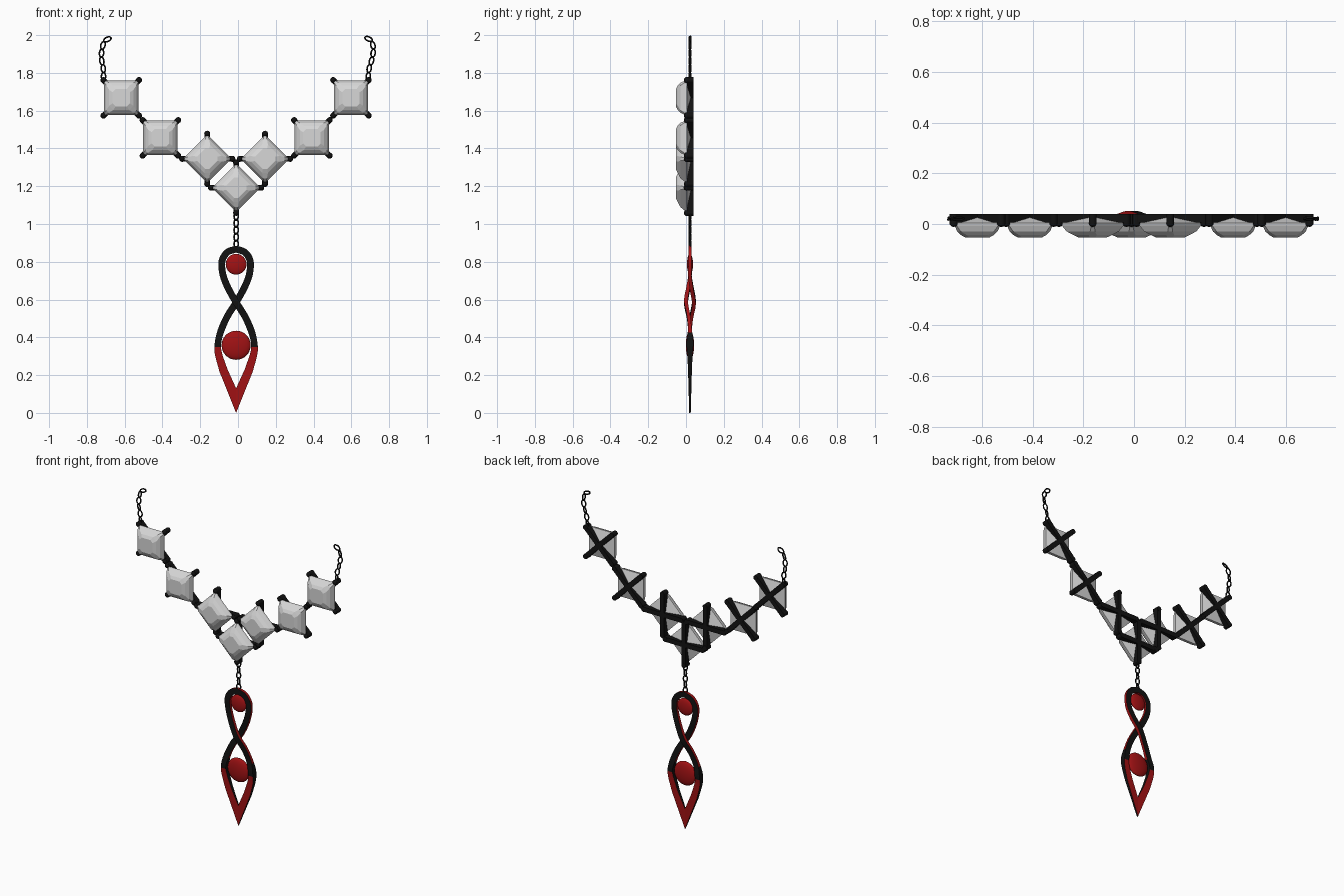
import bpy, bmesh, math
from mathutils import Vector, Matrix

if "Cube" in bpy.data.objects:
    bpy.data.objects.remove(bpy.data.objects["Cube"])

CX, CY = -0.01, 0.021   # symmetry axis and mid depth of the flat parts


def material(name, rgb):
    m = bpy.data.materials.new(name)
    m.diffuse_color = (*rgb, 1)
    m.use_nodes = True
    m.node_tree.nodes["Principled BSDF"].inputs["Base Color"].default_value = m.diffuse_color
    return m


BLACK = material("black_metal", (0.006, 0.006, 0.006))
RED = material("deep_red", (0.36, 0.006, 0.007))
WHITE = material("pale_gem", (0.68, 0.68, 0.68))


def make(name, bm, mats, smooth=None):
    bmesh.ops.recalc_face_normals(bm, faces=bm.faces)
    me = bpy.data.meshes.new(name)
    bm.to_mesh(me)
    bm.free()
    for m in mats:
        me.materials.append(m)
    ob = bpy.data.objects.new(name, me)
    bpy.context.collection.objects.link(ob)
    if smooth:
        bpy.ops.object.select_all(action='DESELECT')
        ob.select_set(True)
        bpy.context.view_layer.objects.active = ob
        bpy.ops.object.shade_smooth_by_angle(angle=math.radians(smooth))
    return ob


def catmull(pts, n):
    """Smooth path through tuples of any length."""
    v = [Vector(p) for p in pts]
    v = [2 * v[0] - v[1]] + v + [2 * v[-1] - v[-2]]
    out = []
    for i in range(1, len(v) - 2):
        a, b, c, d = v[i - 1:i + 3]
        for k in range(n):
            t = k / n
            out.append(0.5 * (2 * b + (c - a) * t + (2 * a - 5 * b + 4 * c - d) * t * t
                              + (3 * b - a - 3 * c + d) * t ** 3))
    return out + [v[-2]]


# ---- faceted square gems, each in a cross-shaped prong setting
def gem(name, x, z, rot):
    place = Matrix.Translation((x, 0, z)) @ Matrix.Rotation(rot, 4, 'Y')
    bm = bmesh.new()
    rings = []
    for h, cut, y in ((0.091, 0.008, 0.004), (0.090, 0.008, -0.006), (0.080, 0.014, -0.029),
                      (0.064, 0.022, -0.044), (0.046, 0.016, -0.054)):
        c = h - cut
        xy = [(c, h), (h, c), (h, -c), (c, -h), (-c, -h), (-h, -c), (-h, c), (-c, h)]
        rings.append([bm.verts.new((a, y, b)) for a, b in xy])
    for r, s in zip(rings, rings[1:]):
        for i in range(8):
            j = (i + 1) % 8
            bm.faces.new((r[i], r[j], s[j], s[i]))
    bm.faces.new(rings[-1])
    apex = bm.verts.new((0, 0.032, 0))
    for i in range(8):
        bm.faces.new((rings[0][i], rings[0][(i + 1) % 8], apex))
    bm.transform(place)
    make(name, bm, [WHITE])

    bm = bmesh.new()
    for a in (45, 135):      # crossed bars behind the gem
        m = Matrix.Translation((0, 0.0225, 0)) @ Matrix.Rotation(math.radians(a), 4, 'Y') \
            @ Matrix.Diagonal((0.265, 0.033, 0.030, 1))
        bmesh.ops.create_cube(bm, size=1, matrix=m)
    for sx in (-1, 1):       # corner posts with rounded tips
        for sz in (-1, 1):
            p = (sx * 0.094, 0.019, sz * 0.094)
            bmesh.ops.create_cone(bm, cap_ends=True, segments=12, radius1=0.016, radius2=0.016,
                                  depth=0.042, matrix=Matrix.Translation(p) @ Matrix.Rotation(math.pi / 2, 4, 'X'))
            bmesh.ops.create_uvsphere(bm, u_segments=12, v_segments=8, radius=0.016,
                                      matrix=Matrix.Translation((p[0], 0.004, p[2])))
    bm.transform(place)
    make(name + "_setting", bm, [BLACK], 40)


for side, s in (("left", -1), ("right", 1)):
    gem(side + "_outer_gem", CX + s * 0.608, 1.668, 0)
    gem(side + "_middle_gem", CX + s * 0.401, 1.456, 0)
    gem(side + "_inner_gem", CX + s * 0.153, 1.345, math.pi / 4)
gem("centre_gem", CX, 1.192, math.pi / 4)


# ---- chains of oval links along a path of (x, z)
def chain(name, path, step=0.040):
    pts = [Vector((p[0], CY, p[1])) for p in catmull(path, 12)]
    total = sum((b - a).length for a, b in zip(pts, pts[1:]))
    n = max(1, round(total / step))
    bm = bmesh.new()
    for k in range(n):
        want = total * (k + 0.5) / n
        for a, b in zip(pts, pts[1:]):
            if want <= (b - a).length:
                break
            want -= (b - a).length
        d = (b - a).normalized()
        c = a + d * want
        side = Vector((d.z, 0, -d.x))
        frame = Matrix((side, Vector((0, 1, 0)), d)).transposed().to_4x4()
        m = Matrix.Translation(c) @ frame @ Matrix.Rotation(math.radians(20 if k % 2 else -20), 4, 'Z')
        grid = []
        for i in range(16):
            t = 2 * math.pi * i / 16
            mid = Vector((0.012 * math.cos(t), 0, 0.021 * math.sin(t)))
            out = Vector((math.cos(t), 0, math.sin(t)))
            grid.append([bm.verts.new(m @ (mid + 0.0045 * (out * math.cos(u) + Vector((0, math.sin(u), 0)))))
                         for u in [math.pi * j / 3 for j in range(6)]])
        for i in range(16):
            r, q = grid[i], grid[(i + 1) % 16]
            for j in range(6):
                bm.faces.new((r[j], r[(j + 1) % 6], q[(j + 1) % 6], q[j]))
    make(name, bm, [BLACK], 60)


chain("pendant_chain", [(CX, 1.06), (CX, 0.97), (CX, 0.875)])
chain("left_chain", [(-0.712, 1.76), (-0.713, 1.82), (-0.723, 1.88), (-0.718, 1.935), (-0.703, 1.97), (-0.672, 1.985)])
chain("right_chain", [(0.688, 1.76), (0.694, 1.82), (0.708, 1.87), (0.717, 1.925), (0.704, 1.970), (0.672, 1.988)])

# ---- pendant: two mirrored ribbons crossing once and meeting in a point
# x, z, depth offset, half width, half thickness
STRAND = [(0, 0.867, 0, .018, .009), (0.044, 0.852, 0, .018, .009), (0.070, 0.818, 0, .018, .009),
          (0.076, 0.780, 0, .018, .009), (0.068, 0.725, 0, .018, .009), (0.042, 0.660, .009, .018, .010),
          (0, 0.585, .021, .018, .010), (-0.047, 0.510, .008, .018, .009), (-0.080, 0.435, 0, .018, .010),
          (-0.096, 0.370, 0, .017, .018), (-0.094, 0.315, 0, .019, .014), (-0.067, 0.225, 0, .022, .010)]


def ribbon(name, s):
    path = catmull(STRAND, 5)
    bm = bmesh.new()
    rows = []
    for i, p in enumerate(path):
        a, b = path[max(i - 1, 0)], path[min(i + 1, len(path) - 1)]
        t = Vector((b[0] - a[0], b[1] - a[1])).normalized()
        if i == 0:
            t = Vector((1, 0))
        rows.append((p[0], p[1], p[2], Vector((-t.y, t.x)) * p[3], p[4]))
    rows.append((0, 0.065, 0, Vector((0, 0.065)), .004))   # mitred tip
    prev = None
    for x, z, dy, w, th in rows:
        ring = [bm.verts.new((CX + s * (x + k * w.x), CY + s * dy + e * th, z + k * w.y))
                for k, e in ((1, -1), (1, 1), (-1, 1), (-1, -1))]
        if prev:
            for j in range(4):
                f = bm.faces.new((prev[j], prev[(j + 1) % 4], ring[(j + 1) % 4], ring[j]))
                # edges are red above, faces are red below
                zc = f.calc_center_median().z
                f.material_index = int(zc > 0.42) if j in (0, 2) else int(zc < 0.35)
        prev = ring
    make(name, bm, [BLACK, RED], 35)


ribbon("front_ribbon", -1)
ribbon("back_ribbon", 1)

# ---- red lens stones in the two loops
for name, z, r, d in (("upper_stone", 0.787, 0.055, 0.016), ("lower_stone", 0.358, 0.077, 0.022)):
    bm = bmesh.new()
    bmesh.ops.create_uvsphere(bm, u_segments=32, v_segments=16, radius=1,
                              matrix=Matrix.Translation((CX, CY, z)) @ Matrix.Diagonal((r, d, r, 1))
                              @ Matrix.Rotation(math.pi / 2, 4, 'X'))
    make(name, bm, [RED], 60)
